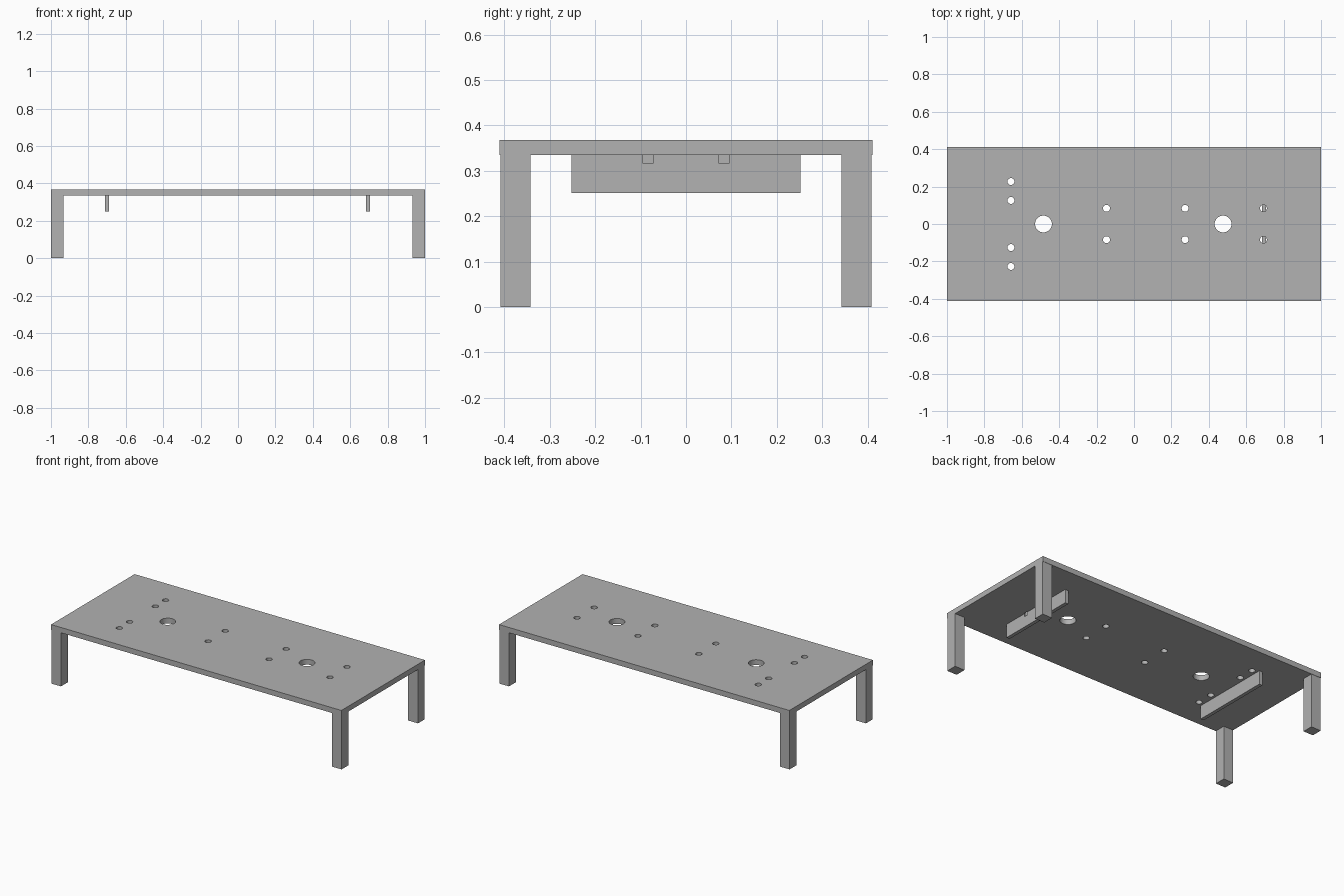
import bpy
import bmesh
import math
from mathutils import Matrix, Vector

if "Cube" in bpy.data.objects:
    bpy.data.objects.remove(bpy.data.objects["Cube"], do_unlink=True)

grey = bpy.data.materials.new("plain grey")
grey.use_nodes = True
colour = (0.445, 0.445, 0.445, 1)
grey.diffuse_color = colour
grey.node_tree.nodes["Principled BSDF"].inputs["Base Color"].default_value = colour


def add_object(name, bm):
    mesh = bpy.data.meshes.new(name)
    bm.to_mesh(mesh)
    bm.free()
    mesh.materials.append(grey)
    obj = bpy.data.objects.new(name, mesh)
    bpy.context.collection.objects.link(obj)
    return obj


def box(name, low, high):
    low, high = Vector(low), Vector(high)
    bm = bmesh.new()
    place = Matrix.Translation((low + high) / 2) @ Matrix.Diagonal((*(high - low), 1))
    bmesh.ops.create_cube(bm, size=1, matrix=place)
    return add_object(name, bm)


def drill(obj, cutter):
    mod = obj.modifiers.new("holes", "BOOLEAN")
    mod.operation = "DIFFERENCE"
    mod.solver = "EXACT"
    mod.object = cutter
    bpy.ops.object.select_all(action="DESELECT")
    obj.select_set(True)
    bpy.context.view_layer.objects.active = obj
    bpy.ops.object.modifier_apply(modifier=mod.name)
    bpy.ops.object.shade_smooth_by_angle(angle=math.radians(30))


TOP, UNDER, HOLE_FLOOR = 0.368, 0.335, 0.317
HALF_Y, LEG_Y, LEG = 0.411, 0.409, 0.067

# Table top
table_top = box("table_top", (-1, -HALF_Y, UNDER), (1, HALF_Y, TOP))

# Corner legs
for x_name, x in (("right", -1), ("left", 1 - LEG)):
    for y_name, y in (("front", -LEG_Y), ("back", LEG_Y - LEG)):
        box(f"{y_name}_{x_name}_leg", (x, y, 0), (x + LEG, y + LEG, UNDER))

# Rails hanging under the top
rails = [box(f"{name}_rail", (x - 0.011, -0.252, 0.251), (x + 0.011, 0.252, UNDER))
         for name, x in (("right", -0.701), ("left", 0.695))]

# Drilled holes: mirrored small pairs and two large centre holes
small, large = 0.0185, 0.045
holes = [(-0.484, 0, large), (0.476, 0, large)]
for x, y in ((-0.658, 0.227), (-0.658, 0.126), (-0.147, 0.084), (0.273, 0.084), (0.692, 0.084)):
    holes += [(x, y, small), (x, -y, small)]
bm = bmesh.new()
depth = TOP + 0.05 - HOLE_FLOOR
for x, y, radius in holes:
    bmesh.ops.create_cone(bm, cap_ends=True, segments=32, radius1=radius, radius2=radius,
                          depth=depth,
                          matrix=Matrix.Translation((x, y, HOLE_FLOOR + depth / 2)))
cutter = add_object("hole_cutter", bm)
cutter.hide_render = True
drill(table_top, cutter)
drill(rails[1], cutter)
bpy.data.objects.remove(cutter, do_unlink=True)
